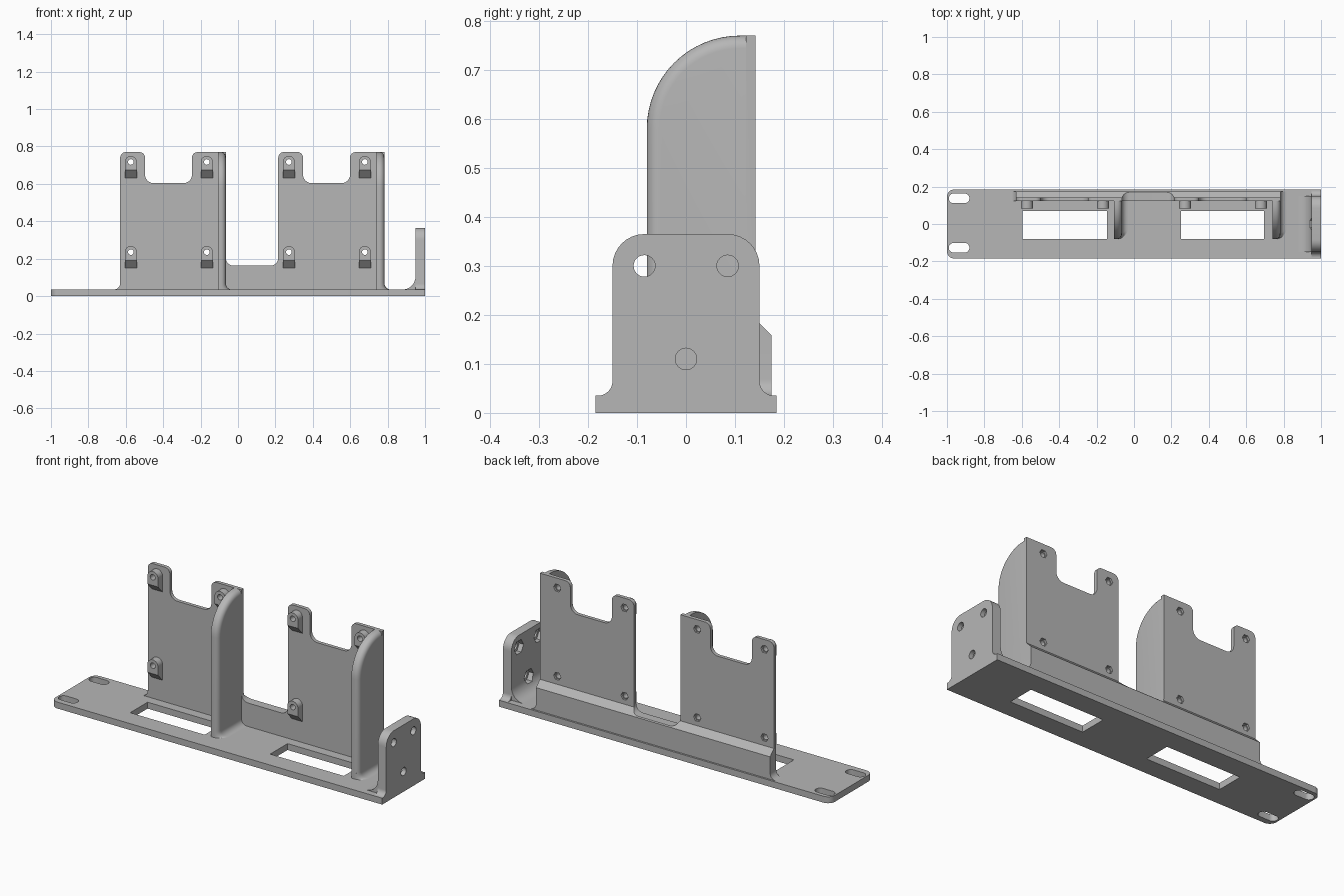
import bpy, bmesh, math
from mathutils import Vector

if "Cube" in bpy.data.objects:
    bpy.data.objects.remove(bpy.data.objects["Cube"])

grey = bpy.data.materials.new("plain_grey")
grey.use_nodes = True
grey.diffuse_color = (0.47, 0.47, 0.47, 1)
grey.node_tree.nodes["Principled BSDF"].inputs["Base Color"].default_value = (0.47, 0.47, 0.47, 1)

AXES = {"x": lambda a, b, t: (t, a, b),
        "y": lambda a, b, t: (a, t, b),
        "z": lambda a, b, t: (a, b, t)}


def rounded(points, steps=8):
    """Outline from (a, b[, radius]) corners, with tangent arcs at the radii."""
    out = []
    for i, p in enumerate(points):
        corner = Vector(p[:2])
        radius = p[2] if len(p) > 2 else 0
        if not radius:
            out.append(corner)
            continue
        u = (Vector(points[i - 1][:2]) - corner).normalized()
        v = (Vector(points[(i + 1) % len(points)][:2]) - corner).normalized()
        half = u.angle(v) / 2
        centre = corner + (u + v).normalized() * radius / math.sin(half)
        start = corner + u * radius / math.tan(half) - centre
        end = corner + v * radius / math.tan(half) - centre
        sweep = math.pi - 2 * half
        for k in range(steps + 1):
            s = k / steps
            out.append(centre + (start * math.sin((1 - s) * sweep)
                                 + end * math.sin(s * sweep)) / math.sin(sweep))
    return out


def circle(a, b, r, n=24):
    return [(a + r * math.cos(math.tau * k / n), b + r * math.sin(math.tau * k / n))
            for k in range(n)]


def box(a0, a1, b0, b1, r=0):
    return [(a0, b0, r), (a1, b0, r), (a1, b1, r), (a0, b1, r)]


def loft(name, rings):
    """Closed solid through matching rings of 3D points."""
    bm = bmesh.new()
    loops = [[bm.verts.new(p) for p in ring] for ring in rings]
    n = len(loops[0])
    for lower, upper in zip(loops, loops[1:]):
        for i in range(n):
            j = (i + 1) % n
            bm.faces.new((lower[i], lower[j], upper[j], upper[i]))
    bm.faces.new(loops[0])
    bm.faces.new(loops[-1])
    bmesh.ops.recalc_face_normals(bm, faces=bm.faces)
    mesh = bpy.data.meshes.new(name)
    bm.to_mesh(mesh)
    bm.free()
    mesh.materials.append(grey)
    obj = bpy.data.objects.new(name, mesh)
    bpy.context.collection.objects.link(obj)
    return obj


def prism(name, points, axis, lo, hi, steps=8):
    outline = rounded(points, steps)
    return loft(name, [[AXES[axis](a, b, t) for a, b in outline] for t in (lo, hi)])


def cut(obj, cutters):
    """Subtract (outline, axis, lo, hi) prisms from the object."""
    for spec in cutters:
        tool = prism("cutter", *spec)
        tool.hide_render = True
        mod = obj.modifiers.new("cut", "BOOLEAN")
        mod.operation, mod.solver, mod.object = "DIFFERENCE", "EXACT", tool
        graph = bpy.context.evaluated_depsgraph_get()
        mesh = bpy.data.meshes.new_from_object(obj.evaluated_get(graph))
        obj.modifiers.clear()
        obj.data = mesh
        bpy.data.objects.remove(tool)


FRONT, BACK, RIB, TOP, FLOOR = 0.122, 0.142, 0.175, 0.77, 0.035
parts = []

# Base plate with two windows and two mounting slots
base = prism("base_plate", [(-1, -0.185, 0.04), (1, -0.185), (1, 0.185), (-1, 0.185, 0.04)],
             "z", 0, FLOOR)
cut(base, [(box(x0, x1, -0.08, 0.07), "z", -0.1, 0.1) for x0, x1 in ((-0.595, -0.145), (0.25, 0.695))]
    + [(box(-0.99, -0.88, y - 0.026, y + 0.026, 0.0255), "z", -0.1, 0.1) for y in (-0.127, 0.137)])
parts.append(base)


# Back wall: two notched panels joined by a low bridge, with a thick rib at the foot
def panel(x0, x1):
    n0, n1 = x0 + 0.133, x0 + 0.384
    return [(x0, TOP, 0.03), (n0, TOP, 0.03), (n0, 0.604, 0.045),
            (n1, 0.604, 0.045), (n1, TOP, 0.03), (x1, TOP)]


PANELS = ((-0.63, -0.065), (0.215, 0.783))
wall = prism("back_wall",
             [(-0.67, 0.02), (-0.67, FLOOR), (-0.63, FLOOR, 0.034)] + panel(*PANELS[0])
             + [(-0.065, 0.163, 0.04), (0.215, 0.163, 0.04)] + panel(*PANELS[1])
             + [(0.783, FLOOR, 0.034), (0.823, FLOOR), (0.823, 0.02)],
             "y", FRONT, RIB)
cut(wall, [([(BACK, 0.191), (RIB, 0.158), (0.3, 0.033), (0.3, 1), (BACK, 1)], "x", -1, 1)])
parts.append(wall)

# Standoffs with sloped undersides, bored through the wall with nut pockets behind
for x0, _ in PANELS:
    for x in (x0 + 0.057, x0 + 0.463):
        for z in (0.235, 0.717):
            boss = prism("standoff", [(x - 0.032, z - 0.088), (x + 0.032, z - 0.088),
                                      (x + 0.032, z + 0.032, 0.0315), (x - 0.032, z + 0.032, 0.0315)],
                         "y", 0.083, FRONT + 0.002)
            for v in boss.data.vertices:
                if v.co.y < 0.1 and v.co.z < z - 0.08:
                    v.co.z += 0.044
            bore = (circle(x, z, 0.015), "y", 0, 0.3)
            cut(boss, [bore])
            cut(wall, [bore, (circle(x, z, 0.022, 6), "y", 0.131, 0.3)])
            parts.append(boss)

# Side fins with a rounded outer edge and a flared foot
for _, hi in PANELS:
    lo = hi - 0.043
    fin = prism("side_fin", [(-0.08, 0.02), (-0.08, TOP, 0.19), (0.13, TOP), (0.13, 0.02)],
                "x", lo, hi, 16)
    bm = bmesh.new()
    bm.from_mesh(fin.data)
    rim = [e for e in bm.edges
           if all(v.co.x > hi - 0.001 for v in e.verts)
           and not all(v.co.y > 0.129 for v in e.verts)
           and not all(v.co.z < 0.021 for v in e.verts)]
    bmesh.ops.bevel(bm, geom=rim, offset=0.026, segments=6, profile=0.5, affect="EDGES")
    bm.to_mesh(fin.data)
    bm.free()
    parts.append(fin)
    rings = []
    for k in range(9):
        a = math.pi / 2 * k / 8
        d, z = 0.033 * (1 - math.sin(a)), FLOOR + 0.033 * (1 - math.cos(a))
        plan = rounded([(lo + 0.01, -0.08), (hi + d, -0.08, 0.026 + d), (hi + d, 0.13), (lo + 0.01, 0.13)])
        rings.append([(x, y, z) for x, y in plan])
    parts.append(loft("fin_foot", rings))

# End bracket, its inner fillet, and bolt holes with hex nut pockets
bracket = prism("end_bracket",
                [(-0.185, 0.02), (-0.185, FLOOR), (-0.15, FLOOR, 0.03), (-0.15, 0.365, 0.065),
                 (0.15, 0.365, 0.065), (0.15, FLOOR, 0.03), (0.185, FLOOR), (0.185, 0.02)],
                "x", 0.949, 1)
fillet = prism("bracket_fillet",
               [(0.87, 0.02), (0.87, FLOOR), (0.949, FLOOR, 0.07), (0.949, 0.2),
                (0.955, 0.2), (0.955, 0.02)], "y", -0.15, 0.15)
for y, z in ((-0.085, 0.3), (0.085, 0.3), (0, 0.11)):
    cut(bracket, [(circle(y, z, 0.022), "x", 0.8, 1.1), (circle(y, z, 0.04, 6), "x", 0.8, 0.975)])
cut(fillet, [(circle(0, 0.11, 0.04, 6), "x", 0.8, 0.975)])
parts += [bracket, fillet]

# Smooth the rounded faces and keep the edges sharp
bpy.ops.object.select_all(action="DESELECT")
for obj in parts:
    obj.select_set(True)
bpy.context.view_layer.objects.active = base
bpy.ops.object.shade_smooth_by_angle(angle=math.radians(30))
